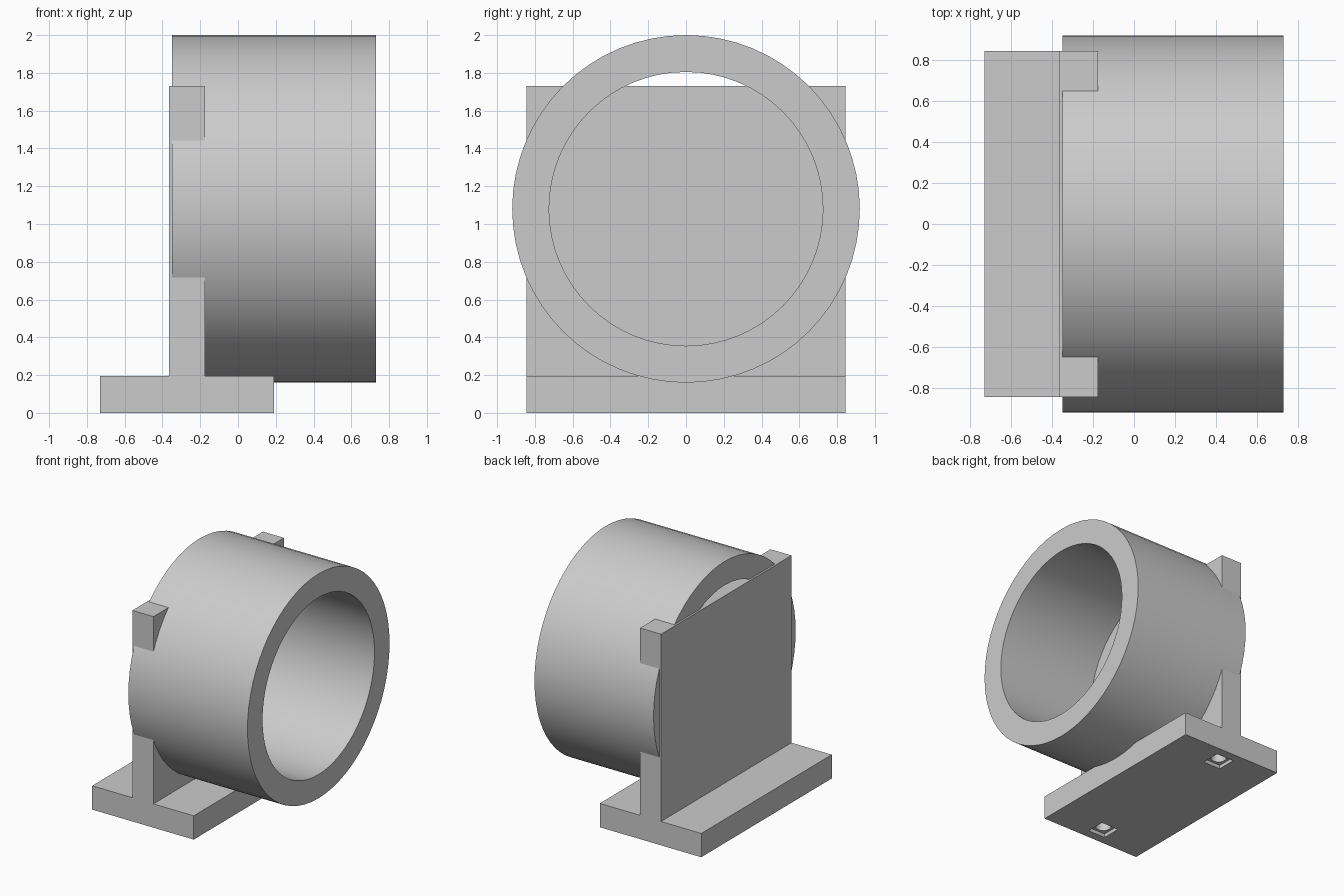
import bpy, bmesh, math
from mathutils import Matrix

cube = bpy.data.objects.get("Cube")
if cube:
    bpy.data.objects.remove(cube, do_unlink=True)

grey = bpy.data.materials.new("light grey")
grey.use_nodes = True
grey.diffuse_color = (0.6, 0.6, 0.6, 1)
grey.node_tree.nodes["Principled BSDF"].inputs["Base Color"].default_value = (0.6, 0.6, 0.6, 1)


def add_object(name, bm):
    bmesh.ops.recalc_face_normals(bm, faces=bm.faces)
    mesh = bpy.data.meshes.new(name)
    bm.to_mesh(mesh)
    bm.free()
    mesh.materials.append(grey)
    obj = bpy.data.objects.new(name, mesh)
    bpy.context.collection.objects.link(obj)
    return obj


def cut(obj, cutter):
    cutter.hide_render = True
    cutter.hide_set(True)
    mod = obj.modifiers.new("cut", "BOOLEAN")
    mod.operation = "DIFFERENCE"
    mod.solver = "EXACT"
    mod.object = cutter


def smooth(obj):
    bpy.ops.object.select_all(action="DESELECT")
    obj.select_set(True)
    bpy.context.view_layer.objects.active = obj
    bpy.ops.object.shade_smooth_by_angle(angle=math.radians(30))


# T-shaped stand: flat foot and upright plate from one extruded profile
HALF_DEPTH = 0.845
profile = [(-0.73, 0), (0.19, 0), (0.19, 0.195), (-0.175, 0.195),
           (-0.175, 1.73), (-0.365, 1.73), (-0.365, 0.195), (-0.73, 0.195)]
bm = bmesh.new()
face = bm.faces.new([bm.verts.new((x, -HALF_DEPTH, z)) for x, z in profile])
side = bmesh.ops.extrude_face_region(bm, geom=[face])
moved = [v for v in side["geom"] if isinstance(v, bmesh.types.BMVert)]
bmesh.ops.translate(bm, verts=moved, vec=(0, 2 * HALF_DEPTH, 0))
stand = add_object("stand", bm)

# Square recess and round screw hole under each end of the foot
for label, y in (("front", -0.69), ("back", 0.69)):
    bm = bmesh.new()
    bmesh.ops.create_cube(bm, size=1, matrix=Matrix.Translation((-0.27, y, 0))
                          @ Matrix.Diagonal((0.16, 0.16, 0.06, 1)))
    cut(stand, add_object(label + "_recess_cutter", bm))
    bm = bmesh.new()
    bmesh.ops.create_cone(bm, cap_ends=True, segments=32, radius1=0.06, radius2=0.06,
                          depth=0.6, matrix=Matrix.Translation((-0.27, y, 0)))
    hole = add_object(label + "_hole_cutter", bm)
    cut(stand, hole)
smooth(stand)

# Thick open ring lying along x, sunk into the plate
bm = bmesh.new()
section = [(-0.35, 0.725), (0.73, 0.725), (0.73, 0.92), (-0.35, 0.92)]
verts = [bm.verts.new((x, 0, 1.08 + r)) for x, r in section]
edges = [bm.edges.new((verts[i - 1], verts[i])) for i in range(4)]
bmesh.ops.spin(bm, geom=verts + edges, cent=(0, 0, 1.08), axis=(1, 0, 0),
               angle=math.tau, steps=64, use_merge=True)
bmesh.ops.remove_doubles(bm, verts=bm.verts, dist=0.0001)
ring = add_object("ring", bm)
smooth(ring)
